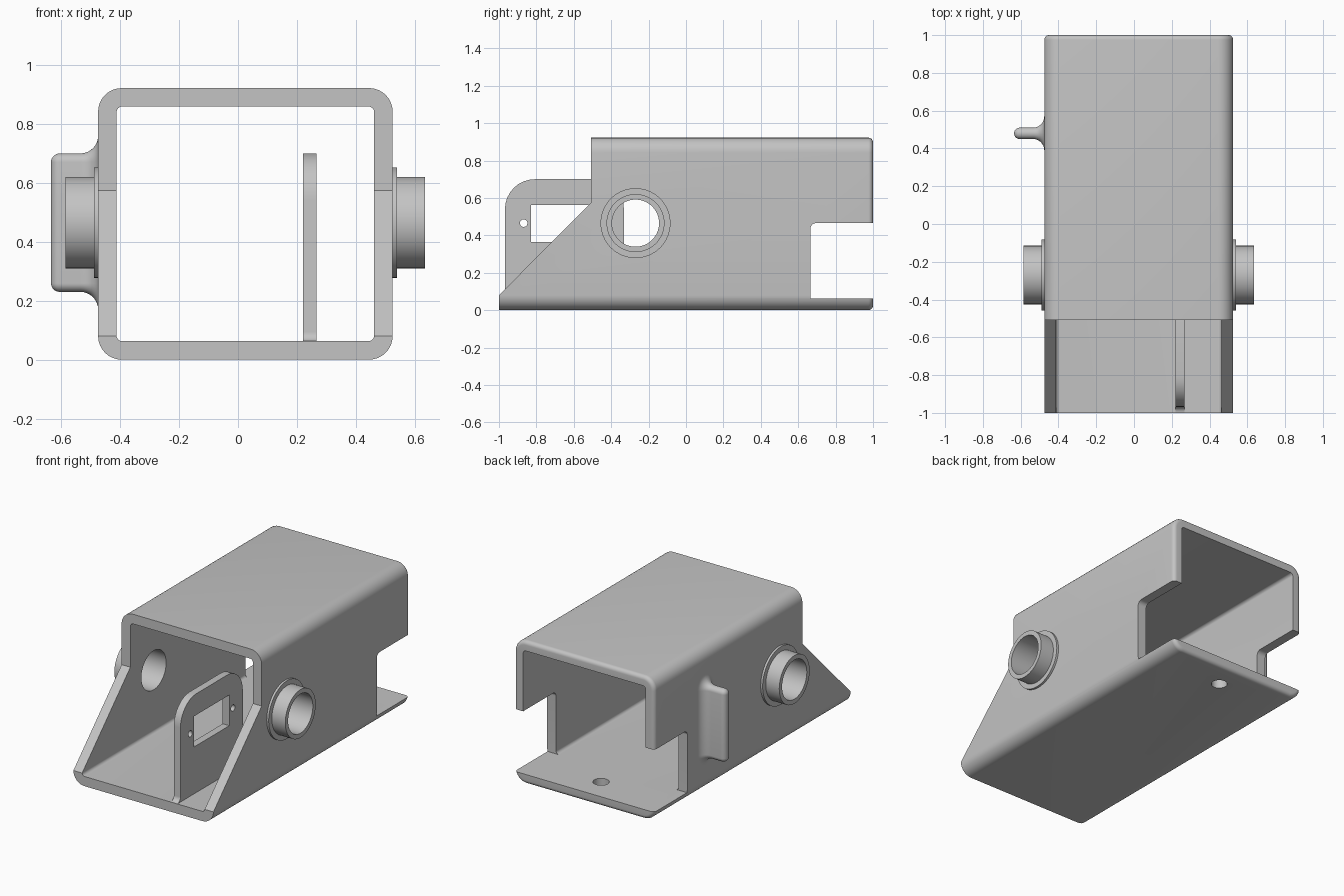
import bpy, bmesh
from math import cos, sin, tan, pi, sqrt
from mathutils import Vector

if "Cube" in bpy.data.objects:
    bpy.data.objects.remove(bpy.data.objects["Cube"])

grey = bpy.data.materials.new("light_grey")
grey.use_nodes = True
grey.diffuse_color = (0.55, 0.55, 0.55, 1)
grey.node_tree.nodes["Principled BSDF"].inputs["Base Color"].default_value = (0.55, 0.55, 0.55, 1)

# Main dimensions
LEFT, RIGHT, MID = 0.525, -0.475, 0.025
HEIGHT, WALL = 0.922, 0.0625
BOSS_Y, BOSS_Z, BORE = -0.27, 0.465, 0.126


def rounded(corners, steps=8):
    """Outline from (a, b, radius) corners, each rounded by an arc."""
    out = []
    for i, (a, b, r) in enumerate(corners):
        p = Vector((a, b))
        if r == 0:
            out.append(p)
            continue
        u = (Vector(corners[i - 1][:2]) - p).normalized()
        v = (Vector(corners[(i + 1) % len(corners)][:2]) - p).normalized()
        half = u.angle(v) / 2
        centre = p + (u + v).normalized() * (r / sin(half))
        start = p + u * (r / tan(half)) - centre
        end = p + v * (r / tan(half)) - centre
        sweep = pi - 2 * half
        for k in range(steps + 1):
            t = k / steps
            out.append(centre + (start * sin((1 - t) * sweep) + end * sin(t * sweep)) / sin(sweep))
    return out


def rect(a0, a1, b0, b1, r):
    return rounded([(a0, b0, r), (a1, b0, r), (a1, b1, r), (a0, b1, r)])


def loft(name, rings, closed=False):
    """Skin rings of equal point count, joined in a loop or capped at both ends."""
    bm = bmesh.new()
    loops = [[bm.verts.new(p) for p in ring] for ring in rings]
    n = len(loops[0])
    pairs = list(zip(loops, loops[1:]))
    if closed:
        pairs.append((loops[-1], loops[0]))
    else:
        bm.faces.new(loops[0])
        bm.faces.new(loops[-1])
    for a, b in pairs:
        for i in range(n):
            j = (i + 1) % n
            bm.faces.new((a[i], a[j], b[j], b[i]))
    bmesh.ops.recalc_face_normals(bm, faces=bm.faces)
    mesh = bpy.data.meshes.new(name)
    bm.to_mesh(mesh)
    bm.free()
    mesh.materials.append(grey)
    obj = bpy.data.objects.new(name, mesh)
    bpy.context.collection.objects.link(obj)
    return obj


def side_prism(name, outline, x0, x1):
    return loft(name, [[(x, p[0], p[1]) for p in outline] for x in (x0, x1)])


def circle(r, n=64):
    return [(r * cos(2 * pi * i / n), r * sin(2 * pi * i / n)) for i in range(n)]


def side_cylinder(name, y, z, r, x0, x1):
    return side_prism(name, [(y + a, z + b) for a, b in circle(r)], x0, x1)


def cut(obj, cutters):
    bpy.context.view_layer.objects.active = obj
    for cutter in cutters:
        cutter.hide_render = True
        mod = obj.modifiers.new("cut", "BOOLEAN")
        mod.operation, mod.solver, mod.object = "DIFFERENCE", "EXACT", cutter
        bpy.ops.object.modifier_apply(modifier=mod.name)
        bpy.data.objects.remove(cutter)


# Housing: rectangular tube along y with a rounded outer rim at the back
def tube_ring(y, inset, r):
    return [(p.x, y, p.y) for p in
            rect(RIGHT + inset, LEFT - inset, inset, HEIGHT - inset, r)]


RIM = 0.025
rings = [tube_ring(-1, 0, 0.08)]
for k in range(7):
    t = k / 6 * pi / 2
    inset = RIM * (1 - cos(t))
    rings.append(tube_ring(1 - RIM + RIM * sin(t), inset, 0.08 - inset))
rings += [tube_ring(1, WALL, 0.02), tube_ring(-1, WALL, 0.02)]
housing = loft("housing", rings, closed=True)

cut(housing, [
    # sloping open front
    side_prism("front_cutter", rounded([(-1.2, 0.08, 0), (-1, 0.08, 0), (-0.508, 0.575, 0),
                                        (-0.508, 1.2, 0), (-1.2, 1.2, 0)]), -1, 1),
    # square notch at the back of both sides
    side_prism("back_cutter", rounded([(0.665, WALL, 0), (1.2, WALL, 0),
                                       (1.2, 0.465, 0), (0.665, 0.465, 0.03)]), -1, 1),
    side_cylinder("bore_cutter", BOSS_Y, BOSS_Z, BORE, -1, 1),
    # floor hole
    loft("floor_hole_cutter", [[(MID + a, 0.83 + b, z) for a, b in circle(0.048)]
                               for z in (-0.1, 0.2)]),
])

# Flanged hollow bosses on both sides
for name, wall_x, side in (("left_boss", LEFT, 1), ("right_boss", RIGHT, -1)):
    profile = [(0, BORE), (0, 0.187), (0.014, 0.187), (0.014, 0.155), (0.11, 0.155), (0.11, BORE)]
    loft(name, [[(wall_x + side * d, BOSS_Y + a, BOSS_Z + b) for a, b in circle(r)]
                for d, r in profile], closed=True)

# Upright inner bracket with fillets into the floor, a window and two screw holes
bracket = side_prism("inner_bracket", rounded([
    (-1, WALL, 0), (-0.968, WALL, 0.032), (-0.968, 0.70, 0.16),
    (-0.332, 0.70, 0.16), (-0.332, WALL, 0.032), (-0.3, WALL, 0),
    (-0.3, WALL - 0.01, 0), (-1, WALL - 0.01, 0)]), 0.22, 0.267)
cut(bracket, [
    side_prism("window_cutter", rounded([(-0.83, 0.365, 0), (-0.47, 0.365, 0),
                                         (-0.47, 0.563, 0), (-0.83, 0.563, 0)]), 0.1, 0.4),
    side_cylinder("screw_cutter", -0.868, BOSS_Z, 0.02, 0.1, 0.4),
    side_cylinder("screw_cutter", -0.432, BOSS_Z, 0.02, 0.1, 0.4),
])

# Side fin: flared at the wall, rounded at the tip
FLARE, TIP, REACH = 0.06, 0.03, 0.16
sections = []
for k in range(9):
    t = k / 8 * pi / 2
    sections.append((FLARE * (1 - cos(t)), FLARE * (1 - sin(t))))
for k in range(8):
    t = k / 8 * pi / 2
    sections.append((REACH - TIP + TIP * sin(t), -TIP * (1 - cos(t))))
sections.append((REACH, -0.0285))
fin_rings = []
for d, grow in sections:
    w, h = 0.03 + grow, 0.235 + grow
    fin_rings.append([(RIGHT - d, p.x, p.y) for p in
                      rect(0.48 - w, 0.48 + w, BOSS_Z - h, BOSS_Z + h, w * 0.98)])
loft("side_fin", fin_rings)

# Smooth the curved areas and keep hard edges
for obj in bpy.context.collection.objects:
    if obj.type == "MESH" and obj.data.materials and obj.data.materials[0] == grey:
        bpy.ops.object.select_all(action="DESELECT")
        obj.select_set(True)
        bpy.context.view_layer.objects.active = obj
        bpy.ops.object.shade_smooth_by_angle(angle=pi / 6)
